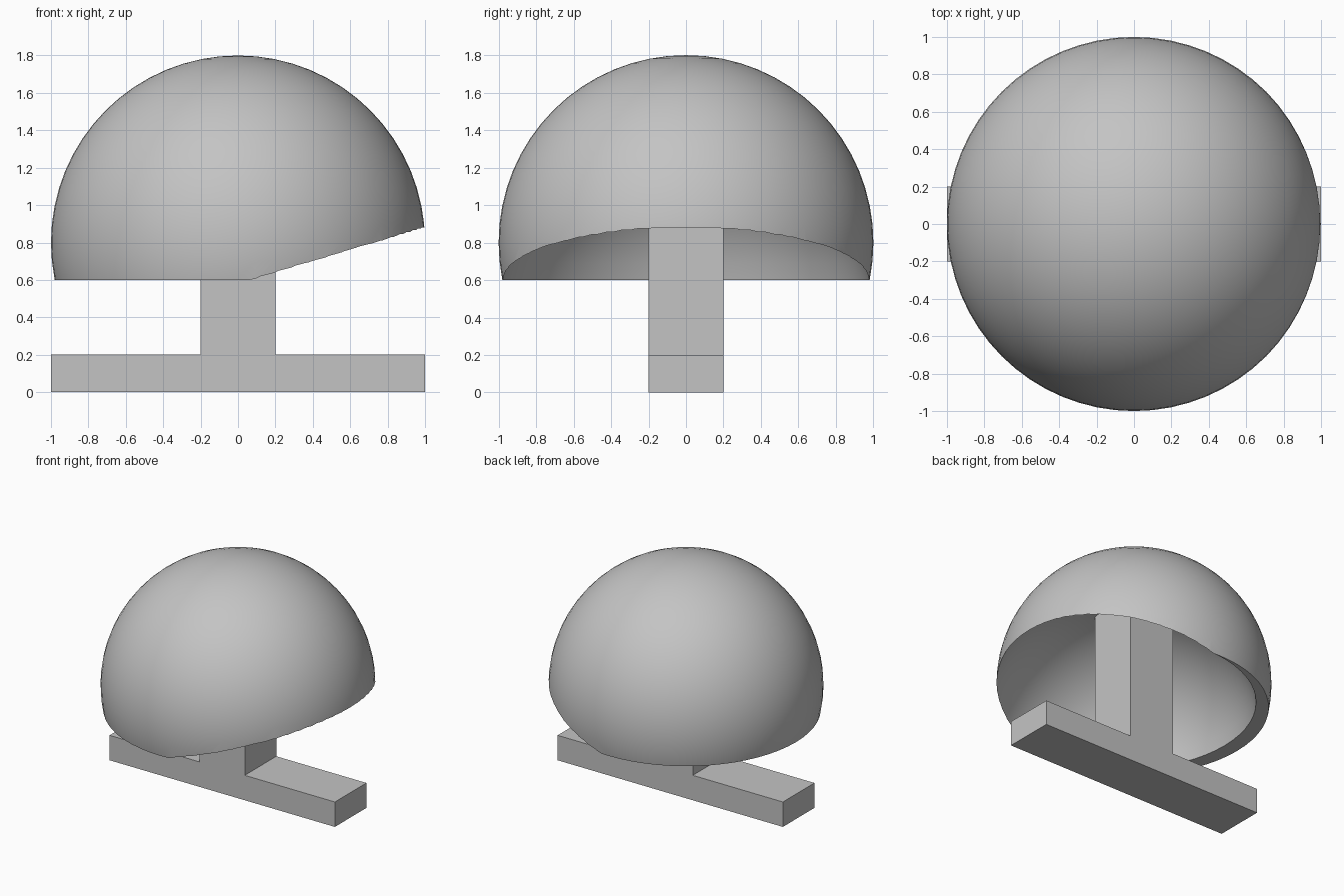
import bpy
import bmesh

cube = bpy.data.objects.get("Cube")
if cube:
    bpy.data.objects.remove(cube, do_unlink=True)

grey = bpy.data.materials.new("plain_grey")
grey.use_nodes = True
colour = (0.55, 0.55, 0.55, 1)
grey.diffuse_color = colour
grey.node_tree.nodes["Principled BSDF"].inputs["Base Color"].default_value = colour


def sphere(name, centre):
    bpy.ops.mesh.primitive_uv_sphere_add(segments=64, ring_count=32, radius=1, location=centre)
    ob = bpy.context.object
    ob.name = name
    bpy.ops.object.transform_apply(location=True)
    return ob


# Base and stem: one solid, an upside-down T profile pushed through its depth
half = [(1, 0), (1, 0.2), (0.2, 0.2), (0.2, 1.5)]
profile = half + [(-x, z) for x, z in reversed(half)]
bm = bmesh.new()
face = bm.faces.new([bm.verts.new((x, -0.2, z)) for x, z in profile])
out = bmesh.ops.extrude_face_region(bm, geom=[face])
bmesh.ops.translate(bm, vec=(0, 0.4, 0),
                    verts=[v for v in out["geom"] if isinstance(v, bmesh.types.BMVert)])
bmesh.ops.recalc_face_normals(bm, faces=bm.faces)
mesh = bpy.data.meshes.new("base_and_stem")
bm.to_mesh(mesh)
bm.free()
mesh.materials.append(grey)
bpy.context.collection.objects.link(bpy.data.objects.new("base_and_stem", mesh))

# Dome: a sphere cut flat underneath
dome = sphere("dome", (0, 0, 0.8))
bm = bmesh.new()
bm.from_mesh(dome.data)
cut = bmesh.ops.bisect_plane(bm, geom=bm.verts[:] + bm.edges[:] + bm.faces[:],
                             plane_co=(0, 0, 0.6), plane_no=(0, 0, -1), clear_outer=True)
rim = [e for e in cut["geom_cut"] if isinstance(e, bmesh.types.BMEdge)]
bmesh.ops.contextual_create(bm, geom=rim)
bmesh.ops.recalc_face_normals(bm, faces=bm.faces)
bm.to_mesh(dome.data)
bm.free()
dome.data.materials.append(grey)

# Hollow: an equal sphere, offset down and sideways, breaks out on the left
hollow = sphere("hollow_cutter", (0.12, 0, 0.4))
hollow.hide_render = True
hollow.data.materials.append(grey)
mod = dome.modifiers.new("hollow", 'BOOLEAN')
mod.operation = 'DIFFERENCE'
mod.solver = 'EXACT'
mod.object = hollow
bpy.ops.object.select_all(action='DESELECT')
dome.select_set(True)
bpy.context.view_layer.objects.active = dome
bpy.ops.object.modifier_apply(modifier=mod.name)
bpy.data.objects.remove(hollow, do_unlink=True)
bpy.ops.object.shade_smooth_by_angle(angle=0.4)
